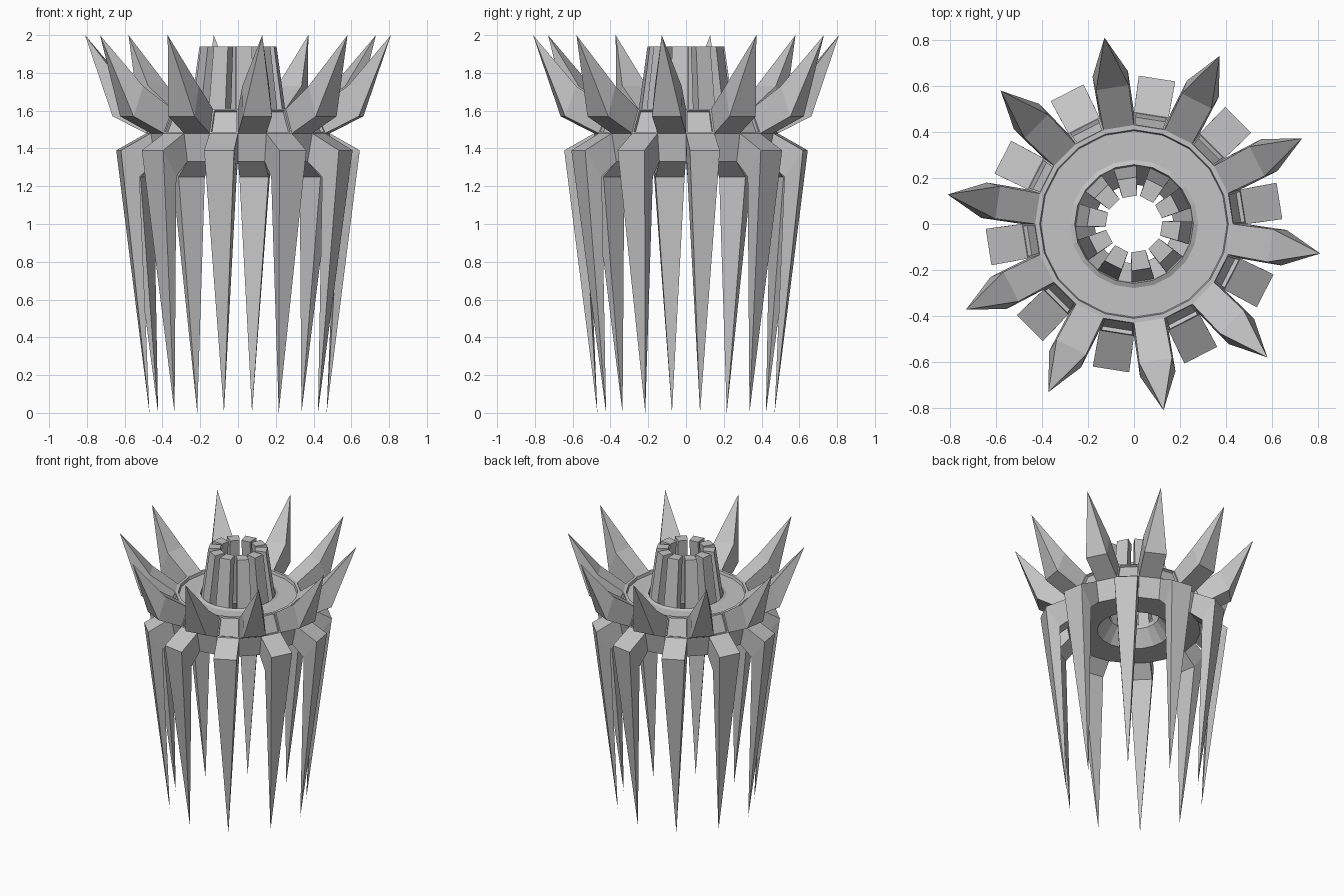
import bpy, bmesh, math
from mathutils import Matrix, Vector

cube = bpy.data.objects.get("Cube")
if cube:
    bpy.data.objects.remove(cube, do_unlink=True)

COUNT = 10
STEP = 2 * math.pi / COUNT
HALF = STEP / 4          # half the angle of one hub facet

grey = bpy.data.materials.new("plain_grey")
grey.use_nodes = True
colour = (0.55, 0.55, 0.55, 1)
grey.diffuse_color = colour
grey.node_tree.nodes["Principled BSDF"].inputs["Base Color"].default_value = colour


def finish(name, bm):
    """Clean up a bmesh and turn it into a flat shaded object."""
    bmesh.ops.remove_doubles(bm, verts=bm.verts, dist=0.0005)
    bmesh.ops.recalc_face_normals(bm, faces=bm.faces)
    mesh = bpy.data.meshes.new(name)
    bm.to_mesh(mesh)
    bm.free()
    mesh.materials.append(grey)
    obj = bpy.data.objects.new(name, mesh)
    bpy.context.collection.objects.link(obj)
    return obj


def radial_loft(name, sections, first_angle):
    """Loft four-cornered sections, repeated around z.
    Each section is two (radius, height, half width) points."""
    bm = bmesh.new()
    for i in range(COUNT):
        turn = Matrix.Rotation(first_angle + i * STEP, 3, "Z")
        rings = []
        for (r1, z1, w1), (r2, z2, w2) in sections:
            corners = ((r1, w1, z1), (r1, -w1, z1), (r2, -w2, z2), (r2, w2, z2))
            rings.append([bm.verts.new(turn @ Vector(c)) for c in corners])
        for a, b in zip(rings, rings[1:]):
            for k in range(4):
                n = (k + 1) % 4
                bm.faces.new((a[k], a[n], b[n], b[k]))
        bm.faces.new(rings[0])
        bm.faces.new(rings[-1])
    return finish(name, bm)


# Hub: a faceted ring with a sunken top disc and a funnel through the middle
profile = [(0.45, 1.33), (0.48, 1.48), (0.425, 1.61), (0.405, 1.61),
           (0.40, 1.59), (0.275, 1.59), (0.255, 1.60), (0.25, 1.58),
           (0.17, 1.47), (0.17, 1.44), (0.25, 1.33)]
bm = bmesh.new()
facets = 2 * COUNT
rings = []
for i in range(facets):
    a = i * 2 * math.pi / facets
    rings.append([bm.verts.new((r / math.cos(HALF) * math.cos(a),
                                r / math.cos(HALF) * math.sin(a), z))
                  for r, z in profile])
panels = []
for i in range(facets):
    a, b = rings[i], rings[(i + 1) % facets]
    for k in range(len(profile)):
        n = (k + 1) % len(profile)
        face = bm.faces.new((a[k], b[k], b[n], a[n]))
        if k == 1 and i % 2 == 0:
            panels.append(face)
bmesh.ops.recalc_face_normals(bm, faces=bm.faces)
# Recessed panels above the legs
bmesh.ops.inset_individual(bm, faces=panels, thickness=0.012)
bmesh.ops.inset_individual(bm, faces=panels, thickness=0.001, depth=-0.018)
finish("hub", bm)

# Upward spikes on every other facet
radial_loft("upper_spikes", [
    ((0.425, 1.61, 0.067), (0.48, 1.48, 0.076)),
    ((0.60, 1.73, 0.072), (0.66, 1.57, 0.078)),
    ((0.82, 2.0, 0), (0.82, 2.0, 0)),
], -HALF)

# Long bent legs tapering down to points
radial_loft("legs", [
    ((0.48, 1.48, 0.076), (0.45, 1.33, 0.071)),
    ((0.64, 1.39, 0.08), (0.54, 1.25, 0.078)),
    ((0.475, 0, 0), (0.475, 0, 0)),
], HALF)

# Crown of inward leaning fins around the central opening
radial_loft("crown_fins", [
    ((0.17, 1.46, 0.04), (0.25, 1.57, 0.05)),
    ((0.12, 1.94, 0.032), (0.20, 1.94, 0.042)),
], -HALF)
